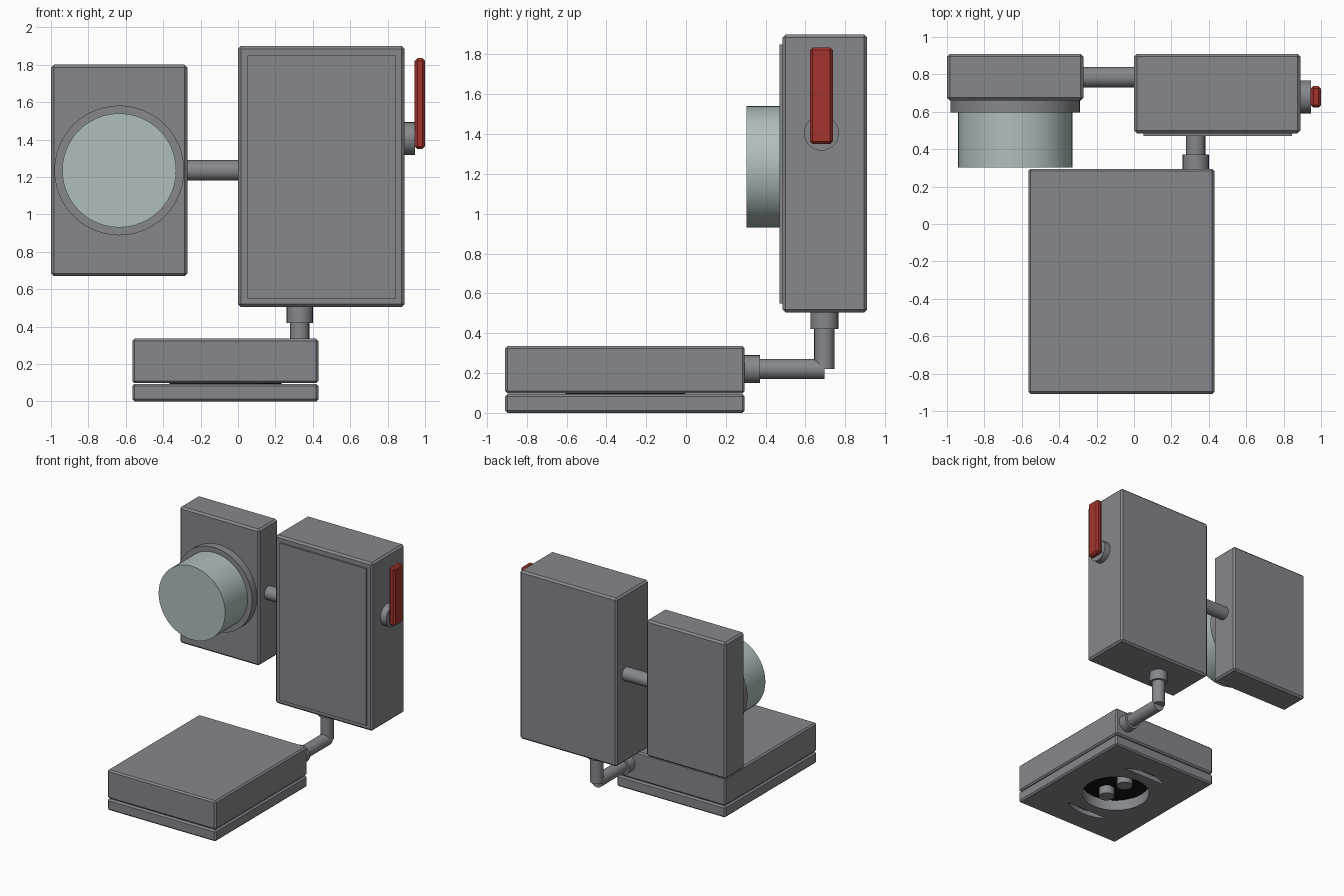
import bpy
import math
from mathutils import Vector

if "Cube" in bpy.data.objects:
    bpy.data.objects.remove(bpy.data.objects["Cube"], do_unlink=True)


def make_material(name, rgb):
    mat = bpy.data.materials.new(name)
    mat.use_nodes = True
    colour = (*rgb, 1)
    mat.diffuse_color = colour
    mat.node_tree.nodes["Principled BSDF"].inputs["Base Color"].default_value = colour
    return mat


grey = make_material("painted steel grey", (0.235, 0.245, 0.26))
red = make_material("switch red", (0.37, 0.034, 0.026))
glass = make_material("pale glass", (0.43, 0.52, 0.52))
black = make_material("recess black", (0.006, 0.006, 0.007))


def apply_modifier(obj, mod):
    bpy.ops.object.select_all(action="DESELECT")
    obj.select_set(True)
    bpy.context.view_layer.objects.active = obj
    bpy.ops.object.modifier_apply(modifier=mod.name)


def box(name, low, high, mat, bevel=0.0):
    """Box between two corners, with chamfered edges."""
    low, high = Vector(low), Vector(high)
    bpy.ops.mesh.primitive_cube_add(size=1, location=(low + high) / 2)
    obj = bpy.context.object
    obj.name = name
    obj.scale = high - low
    bpy.ops.object.transform_apply(location=False, rotation=False, scale=True)
    obj.data.materials.append(mat)
    if bevel:
        mod = obj.modifiers.new("chamfer", "BEVEL")
        mod.width = bevel
        mod.segments = 1
        apply_modifier(obj, mod)
    return obj


def rod(name, start, end, radius, mat, sides=32):
    """Cylinder between two points."""
    start, end = Vector(start), Vector(end)
    axis = end - start
    bpy.ops.mesh.primitive_cylinder_add(
        vertices=sides, radius=radius, depth=axis.length,
        location=(start + end) / 2,
        rotation=axis.to_track_quat("Z", "Y").to_euler())
    obj = bpy.context.object
    obj.name = name
    obj.data.materials.append(mat)
    bpy.ops.object.shade_smooth_by_angle(angle=math.radians(35))
    return obj


def cut(target, cutter, operation="DIFFERENCE"):
    mod = target.modifiers.new("cut", "BOOLEAN")
    mod.operation = operation
    mod.solver = "EXACT"
    mod.object = cutter
    apply_modifier(target, mod)
    bpy.data.objects.remove(cutter, do_unlink=True)


# Main switch cabinet with raised door
box("switch_cabinet", (0, 0.485, 0.505), (0.89, 0.91, 1.9), grey, 0.015)
box("cabinet_door", (0.05, 0.47, 0.55), (0.845, 0.49, 1.85), grey)

# Switch handle on the left side
rod("handle_hub", (0.88, 0.68, 1.405), (0.945, 0.68, 1.405), 0.088, grey)
box("switch_handle", (0.945, 0.622, 1.35), (1.0, 0.738, 1.835), red, 0.014)

# Meter cabinet with round glass dial
meter_x, meter_z = -0.635, 1.235
box("meter_cabinet", (-1, 0.66, 0.67), (-0.27, 0.91, 1.8), grey, 0.015)
rod("meter_collar", (meter_x, 0.67, meter_z), (meter_x, 0.597, meter_z), 0.347, grey, 48)
rod("meter_glass", (meter_x, 0.6, meter_z), (meter_x, 0.303, meter_z), 0.305, glass, 48)

# Conduit between the cabinets
rod("link_conduit", (-0.29, 0.785, 1.235), (0.02, 0.785, 1.235), 0.055, grey, 24)

# Bent conduit down to the base unit
elbow = (0.33, 0.695, 0.22)
rod("upper_conduit", elbow, (0.33, 0.695, 0.44), 0.051, grey, 24)
rod("lower_conduit", elbow, (0.33, 0.35, 0.22), 0.051, grey, 24)
rod("upper_fitting", (0.33, 0.695, 0.42), (0.33, 0.695, 0.52), 0.07, grey, 24)
rod("lower_fitting", (0.33, 0.28, 0.22), (0.33, 0.372, 0.22), 0.07, grey, 24)

# Base unit: body above, cover plate below
box("base_body", (-0.565, -0.908, 0.098), (0.43, 0.295, 0.335), grey, 0.012)
cover = box("base_cover", (-0.565, -0.908, 0), (0.43, 0.295, 0.094), grey, 0.012)

# Round opening in the cover, with a dark backing and two pegs
cx, cy = -0.067, -0.306
cut(cover, rod("opening_cutter", (cx, cy, -0.1), (cx, cy, 0.2), 0.265, grey, 32))
rod("opening_backing", (cx, cy, 0.09), (cx, cy, 0.1), 0.3, black, 32)
for side, word in ((1, "back"), (-1, "front")):
    y = cy + side * 0.11
    rod(word + "_peg", (cx, y, 0.02), (cx, y, 0.095), 0.062, grey, 16)

    # Crescent slot: overlap of a round cutter and a straight-edged block
    y = cy + side * 0.35
    slot = rod("slot_cutter", (cx, y - side * 0.31, -0.05), (cx, y - side * 0.31, 0.04),
               0.37, grey, 64)
    block = box("slot_block", (cx - 0.4, y - 0.2 + side * 0.2, -0.2),
                (cx + 0.4, y + 0.2 + side * 0.2, 0.2), grey)
    cut(slot, block, "INTERSECT")
    cut(cover, slot)

cover.select_set(True)
bpy.context.view_layer.objects.active = cover
bpy.ops.object.shade_smooth_by_angle(angle=math.radians(30))
